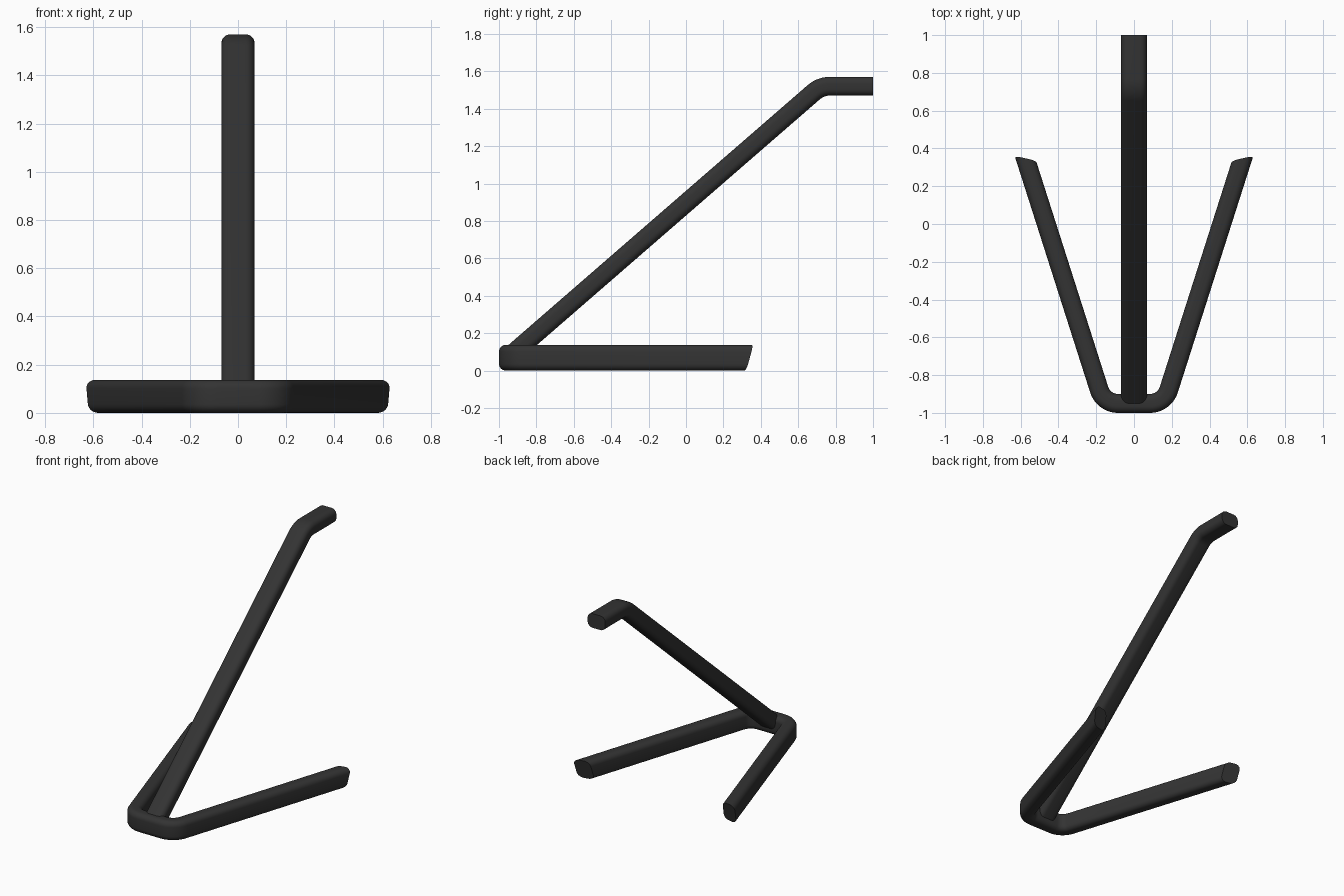
import bpy, bmesh, math
from mathutils import Vector

if "Cube" in bpy.data.objects:
    bpy.data.objects.remove(bpy.data.objects["Cube"])

THICK, WIDE, EDGE = 0.10, 0.137, 0.036


def section():
    """Rounded rectangle: u across the bar in the path plane, v out of the plane."""
    pts = []
    for i, (su, sv) in enumerate([(1, 1), (-1, 1), (-1, -1), (1, -1)]):
        for k in range(7):
            a = math.radians(90 * i + 15 * k)
            pts.append((su * (THICK / 2 - EDGE) + EDGE * math.cos(a),
                        sv * (WIDE / 2 - EDGE) + EDGE * math.sin(a)))
    return pts


def fillet(prev, corner, nxt, r, steps=10):
    """Arc points replacing a path corner."""
    d0, d1 = (prev - corner).normalized(), (nxt - corner).normalized()
    half = d0.angle(d1) / 2
    centre = corner + (d0 + d1).normalized() * (r / math.sin(half))
    a = corner + d0 * (r / math.tan(half)) - centre
    b = corner + d1 * (r / math.tan(half)) - centre
    return [centre + a.slerp(b, k / steps) * r for k in range(steps + 1)]


def sweep(name, corners, radius, binormal, trim_ends=None):
    pts = [Vector(c) for c in corners]
    path = [pts[0]]
    for p, c, n in zip(pts, pts[1:], pts[2:]):
        path += fillet(p, c, n, radius)
    path.append(pts[-1])
    bm, rings = bmesh.new(), []
    last = len(path) - 1
    for i, p in enumerate(path):
        d_in = (path[max(i, 1)] - path[max(i, 1) - 1]).normalized()
        d_out = (path[min(i, last - 1) + 1] - path[min(i, last - 1)]).normalized()
        tan = (d_in + d_out).normalized()
        across = binormal.cross(tan) / tan.dot(d_in)
        ring = [p + across * u + binormal * v for u, v in section()]
        if trim_ends and i in (0, last):
            ring = [trim_ends(q, tan) for q in ring]
        rings.append([bm.verts.new(q) for q in ring])
    n = len(rings[0])
    for r0, r1 in zip(rings, rings[1:]):
        for j in range(n):
            bm.faces.new((r0[j], r0[(j + 1) % n], r1[(j + 1) % n], r1[j]))
    bm.faces.new(rings[0])
    bm.faces.new(rings[-1])
    bmesh.ops.recalc_face_normals(bm, faces=bm.faces)
    mesh = bpy.data.meshes.new(name)
    bm.to_mesh(mesh)
    bm.free()
    obj = bpy.data.objects.new(name, mesh)
    bpy.context.collection.objects.link(obj)
    mesh.materials.append(black)
    bpy.ops.object.select_all(action='DESELECT')
    obj.select_set(True)
    bpy.context.view_layer.objects.active = obj
    bpy.ops.object.shade_smooth_by_angle(angle=math.radians(30))
    return obj


def slanted_cut(q, d):
    """Slide an end point along the leg onto the slanted end plane."""
    normal = Vector((-0.22 * math.copysign(1, q.x), 1, -0.26))
    on_plane = Vector((math.copysign(0.63, q.x), 0.36, WIDE))
    return q + d * ((on_plane - q).dot(normal) / d.dot(normal))


black = bpy.data.materials.new("black")
black.diffuse_color = (0.033, 0.033, 0.033, 1)
black.use_nodes = True
black.node_tree.nodes["Principled BSDF"].inputs["Base Color"].default_value = black.diffuse_color

# V-shaped foot lying on the ground
z = WIDE / 2
sweep("base_legs", [(-0.575, 0.347, z), (-0.161, -0.95, z),
                    (0.161, -0.95, z), (0.575, 0.347, z)],
      0.105, Vector((0, 0, 1)), slanted_cut)

# Sloping post with a short level tip
sweep("sloping_post", [(0, -0.95, 0.07), (0, 0.72, 1.52), (0, 1.0, 1.52)],
      0.13, Vector((1, 0, 0)))
